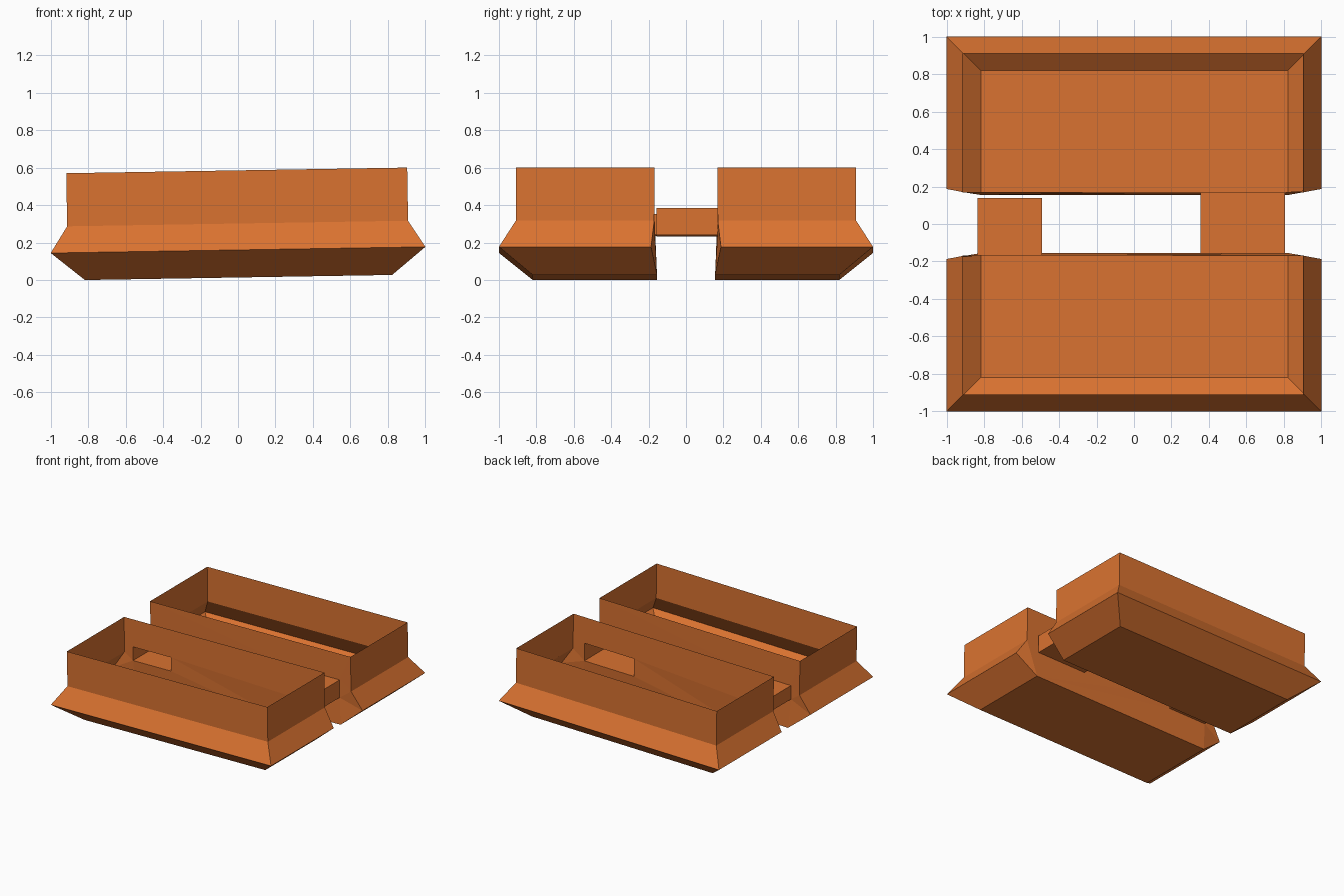
import bpy, bmesh
from mathutils import Vector

if "Cube" in bpy.data.objects:
    bpy.data.objects.remove(bpy.data.objects["Cube"])

TILT = 0.0165

mat = bpy.data.materials.new("orange")
mat.diffuse_color = (0.7, 0.17, 0.03, 1)
mat.use_nodes = True
mat.node_tree.nodes["Principled BSDF"].inputs["Base Color"].default_value = mat.diffuse_color

# level height, half width, outer y, inner y : floor, flange, collar, rim
RINGS = [(0.0, 0.82, 0.82, 0.155),
         (0.147, 1.0, 1.0, 0.187),
         (0.288, 0.91, 0.91, 0.17),
         (0.5716, 0.91, 0.91, 0.168)]


def tilted(x, y, z):
    """Lean a point slightly so that the +x end sits higher."""
    return Vector((x - TILT * (z - 0.16), y, z + TILT * (x + 0.82)))


def tub(name, side, x0, x1, z0, z1, spout_end):
    """Open thin-walled tub with a hollow closed spout out of its inner wall."""
    bm = bmesh.new()

    # outer shell: each ring runs inner-left, outer-left, outer-right, inner-right
    rings = []
    for z, w, yo, yi in RINGS:
        pts = [(-w, yi), (-w, yo), (w, yo), (w, yi)]
        rings.append([bm.verts.new(tilted(x, side * y, z)) for x, y in pts])
    bm.faces.new(rings[0])
    for a, b in zip(rings, rings[1:]):
        for i in range(3):
            bm.faces.new((a[i], a[i + 1], b[i + 1], b[i]))

    # spout: four sides and a closed end, open to the inside of the tub
    corners = [(x0, z0), (x1, z0), (x1, z1), (x0, z1)]
    mouth, tip = [], []
    for x, z in corners:
        mouth.append(bm.verts.new(Vector((x, side * 0.169, z + TILT * (x - x1)))))
        tip.append(bm.verts.new(Vector((x, spout_end, z + TILT * (x - x1)))))
    for i in range(4):
        j = (i + 1) % 4
        bm.faces.new((mouth[i], mouth[j], tip[j], tip[i]))
    bm.faces.new(tip)

    # inner wall: one panel with the spout mouth cut out of it
    outline = [r[0] for r in rings] + [r[3] for r in reversed(rings)]
    edges = []
    for loop in (outline, mouth):
        for a, b in zip(loop, loop[1:] + loop[:1]):
            edges.append(bm.edges.get((a, b)) or bm.edges.new((a, b)))
    bmesh.ops.triangle_fill(bm, edges=edges, use_beauty=True,
                            use_dissolve=False, normal=(0, -side, 0))

    bmesh.ops.recalc_face_normals(bm, faces=bm.faces)
    mesh = bpy.data.meshes.new(name)
    bm.to_mesh(mesh)
    bm.free()
    mesh.materials.append(mat)
    obj = bpy.data.objects.new(name, mesh)
    bpy.context.collection.objects.link(obj)


tub("front_tub", -1, -0.835, -0.49, 0.24, 0.352, 0.14)
tub("back_tub", 1, 0.355, 0.805, 0.24, 0.385, -0.158)
